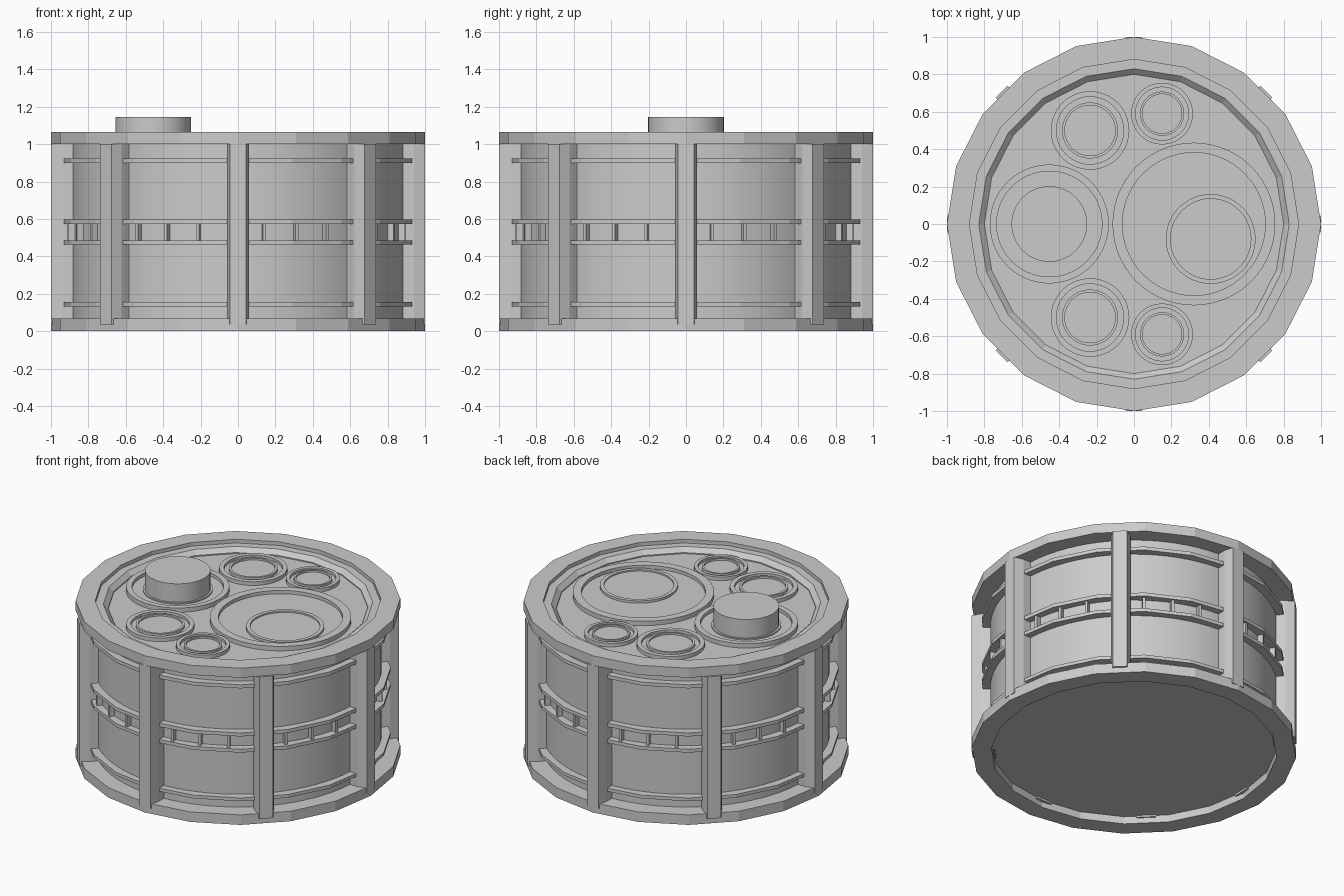
import bpy, bmesh, math
from mathutils import Matrix

if "Cube" in bpy.data.objects:
    bpy.data.objects.remove(bpy.data.objects["Cube"])


def finish(name, bm, smooth=False):
    bmesh.ops.remove_doubles(bm, verts=bm.verts[:], dist=1e-5)
    bmesh.ops.recalc_face_normals(bm, faces=bm.faces[:])
    mesh = bpy.data.meshes.new(name)
    bm.to_mesh(mesh)
    bm.free()
    ob = bpy.data.objects.new(name, mesh)
    bpy.context.collection.objects.link(ob)
    if smooth:
        bpy.context.view_layer.objects.active = ob
        ob.select_set(True)
        bpy.ops.object.shade_smooth_by_angle(angle=math.radians(30))
        ob.select_set(False)
    return ob


def lathe(name, profile, sides, centre=(0, 0), smooth=False, closed=False):
    """Revolve a (radius, z) profile around a vertical axis."""
    bm = bmesh.new()
    pts = profile + profile[:1] if closed else profile
    verts = [bm.verts.new((r, 0, z)) for r, z in pts]
    edges = [bm.edges.new(pair) for pair in zip(verts, verts[1:])]
    bmesh.ops.spin(bm, geom=verts + edges, cent=(0, 0, 0), axis=(0, 0, 1),
                   angle=math.tau, steps=sides, use_merge=True)
    bmesh.ops.translate(bm, verts=bm.verts[:], vec=(*centre, 0))
    return finish(name, bm, smooth)


def ring(name, r_in, r_out, z0, z1, sides=20):
    return lathe(name, [(r_in, z0), (r_out, z0), (r_out, z1), (r_in, z1)], sides, closed=True)


def prism(name, outline, z0, z1, angle):
    """Extrude an (x, y) outline upward, then swing it around the drum."""
    bm = bmesh.new()
    face = bm.faces.new([bm.verts.new((x, y, z0)) for x, y in outline])
    ext = bmesh.ops.extrude_face_region(bm, geom=[face], use_keep_orig=True)
    top = [v for v in ext["geom"] if isinstance(v, bmesh.types.BMVert)]
    bmesh.ops.translate(bm, verts=top, vec=(0, 0, z1 - z0))
    bmesh.ops.rotate(bm, verts=bm.verts[:], cent=(0, 0, 0),
                     matrix=Matrix.Rotation(math.radians(angle), 3, 'Z'))
    return finish(name, bm)


# Drum body and end rings
lathe("drum_body", [(0, 0.05), (0.885, 0.05), (0.885, 1.005), (0, 1.005)], 80, smooth=True)
ring("bottom_ring", 0.88, 1.0, 0.0, 0.068)
ring("top_ring", 0.88, 1.0, 1.0, 1.065)
lathe("top_inner_step", [(0.885, 1.0), (0.885, 1.04), (0.83, 1.04), (0.80, 1.012),
                         (0.80, 1.0)], 20, closed=True)

# Hoops around the drum
for label, z0, z1 in (("lower", 0.133, 0.155), ("mid_lower", 0.463, 0.486),
                      ("mid_upper", 0.573, 0.597), ("upper", 0.9, 0.924)):
    ring(label + "_hoop", 0.865, 0.94, z0, z1)

# Vertical posts with chamfered outer edges
post = [(0.86, -0.06), (0.94, -0.06), (1.0, -0.043), (1.0, 0.043), (0.94, 0.06), (0.86, 0.06)]
for i in range(8):
    prism(f"post_{i + 1}", post, 0.037, 1.002, i * 45)

# Small spacers between the middle hoops
spacer = [(0.87, -0.009), (0.92, -0.009), (0.92, 0.009), (0.87, 0.009)]
for i in range(32):
    if i % 4:
        prism(f"spacer_{i + 1}", spacer, 0.48, 0.578, i * 11.25 - 2.4)

# Round ports on the top: raised sloping collar with a raised disc inside
ports = [("back_port", -0.235, 0.5, 0.21, 0.18, 0.15, 0.135),
         ("small_back_port", 0.15, 0.59, 0.165, 0.142, 0.118, 0.105)]
for name, x, y, r0, r1, r2, r3 in ports:
    for side in (1, -1):
        label = name if side > 0 else name.replace("back", "front")
        lathe(label, [(r0, 1.0), (r0, 1.03), (r1, 1.03), (r1, 1.012), (r2, 1.012), (r2, 1.03),
                      (r3, 1.03), (r3, 1.018), (0, 1.018)], 40, (x, y * side), True)

# Large dish with an offset disc
lathe("large_dish", [(0.435, 1.0), (0.435, 1.035), (0.382, 1.035), (0.382, 1.012), (0, 1.012)],
      56, (0.32, 0), True)
lathe("dish_disc", [(0.24, 1.0), (0.24, 1.028), (0.215, 1.028), (0.215, 1.018), (0, 1.018)],
      48, (0.41, -0.08), True)

# Collar and raised knob
lathe("knob_collar", [(0.318, 1.0), (0.318, 1.035), (0.282, 1.035), (0.282, 1.012), (0, 1.012)],
      56, (-0.453, 0), True)
lathe("knob", [(0.215, 1.0), (0.215, 1.02), (0.202, 1.02), (0.202, 1.145), (0, 1.145)],
      48, (-0.453, 0), True)
